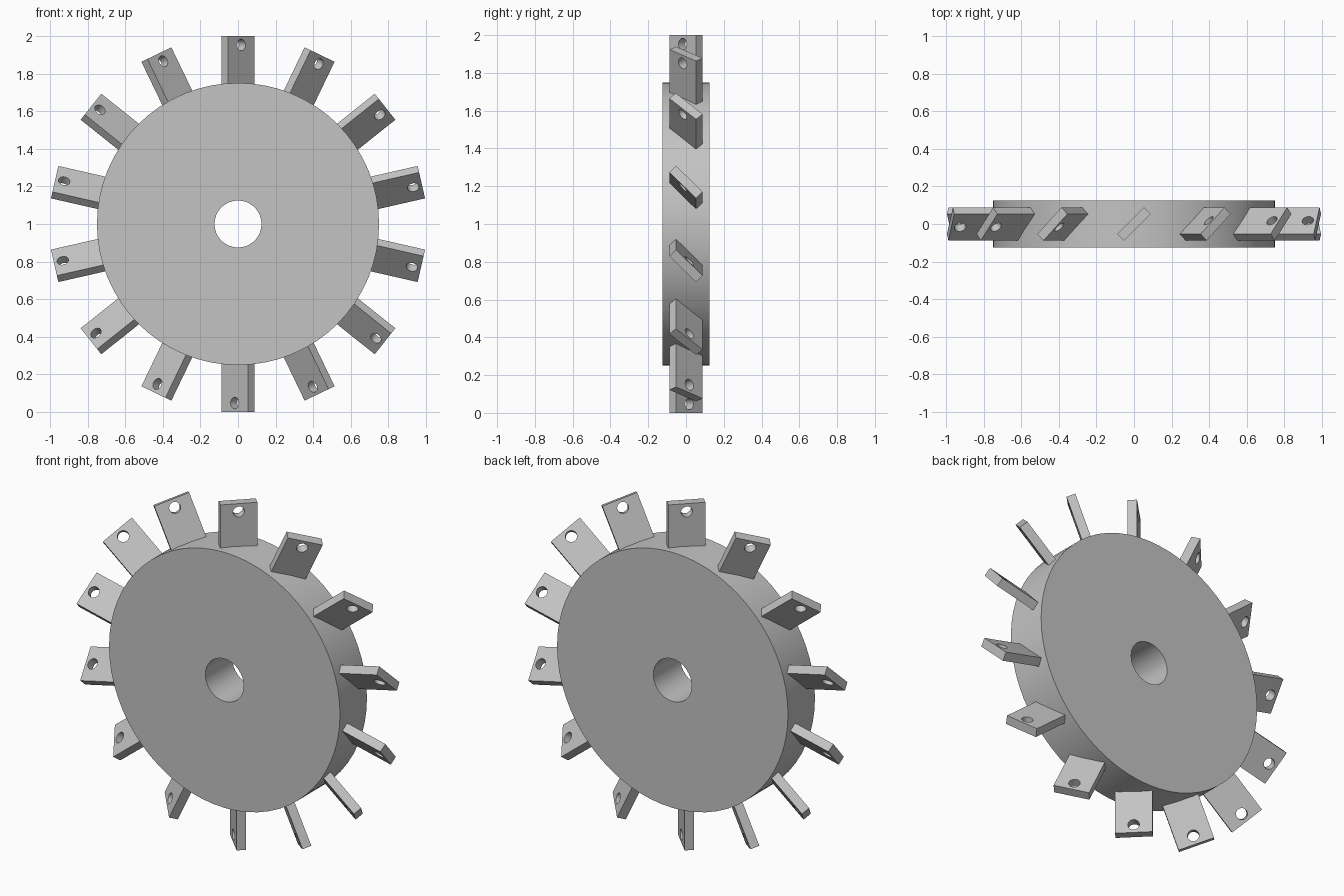
import bpy, bmesh
from math import sin, cos, pi, radians
from mathutils import Matrix, Vector

cube = bpy.data.objects.get("Cube")
if cube:
    bpy.data.objects.remove(cube, do_unlink=True)

HUB_RADIUS, HUB_WIDTH, BORE_RADIUS = 0.75, 0.25, 0.125
BLADE_COUNT, BLADE_WIDTH, BLADE_THICKNESS = 14, 0.2, 0.05
BLADE_ROOT, BLADE_TIP = 0.745, 1.0
HOLE_HEIGHT, HOLE_RADIUS = 0.952, 0.031

grey = bpy.data.materials.new("plain grey")
grey.use_nodes = True
grey.diffuse_color = (0.55, 0.55, 0.55, 1)
grey.node_tree.nodes["Principled BSDF"].inputs["Base Color"].default_value = grey.diffuse_color


def circle(radius, sides, height=0):
    angles = [2 * pi * i / sides for i in range(sides)]
    return [(radius * cos(a), height + radius * sin(a)) for a in angles]


def holed_plate(name, outline, hole, thickness):
    """Mesh of an x-z outline with a hole, extruded evenly about y = 0."""
    bm = bmesh.new()
    edges = []
    for loop in (outline, hole):
        verts = [bm.verts.new((x, -thickness / 2, z)) for x, z in loop]
        edges += [bm.edges.new((v, verts[i - 1])) for i, v in enumerate(verts)]
    bmesh.ops.triangle_fill(bm, edges=edges, use_beauty=True)
    result = bmesh.ops.extrude_face_region(bm, geom=bm.faces[:], use_keep_orig=True)
    moved = [g for g in result["geom"] if isinstance(g, bmesh.types.BMVert)]
    bmesh.ops.translate(bm, verts=moved, vec=Vector((0, thickness, 0)))
    bmesh.ops.recalc_face_normals(bm, faces=bm.faces[:])
    mesh = bpy.data.meshes.new(name)
    bm.to_mesh(mesh)
    bm.free()
    mesh.materials.append(grey)
    return mesh


def place(name, mesh, matrix):
    obj = bpy.data.objects.new(name, mesh)
    bpy.context.collection.objects.link(obj)
    obj.matrix_world = matrix
    return obj


def smooth(obj):
    bpy.ops.object.select_all(action="DESELECT")
    obj.select_set(True)
    bpy.context.view_layer.objects.active = obj
    bpy.ops.object.shade_smooth_by_angle(angle=radians(30))


centre = Matrix.Translation((0, 0, 1))

# Hub disc with its central bore
hub_mesh = holed_plate("hub", circle(HUB_RADIUS, 64), circle(BORE_RADIUS, 32), HUB_WIDTH)
smooth(place("hub", hub_mesh, centre))

# One drilled blade, twisted 45 degrees and repeated around the hub
half = BLADE_WIDTH / 2
blade_outline = [(-half, BLADE_ROOT), (half, BLADE_ROOT), (half, BLADE_TIP), (-half, BLADE_TIP)]
blade_mesh = holed_plate("blade", blade_outline, circle(HOLE_RADIUS, 24, HOLE_HEIGHT), BLADE_THICKNESS)
twist = Matrix.Rotation(radians(45), 4, "Z")
for i in range(BLADE_COUNT):
    turn = Matrix.Rotation(2 * pi * i / BLADE_COUNT, 4, "Y")
    blade = place(f"blade_{i + 1}", blade_mesh, centre @ turn @ twist)
    if i == 0:
        smooth(blade)
